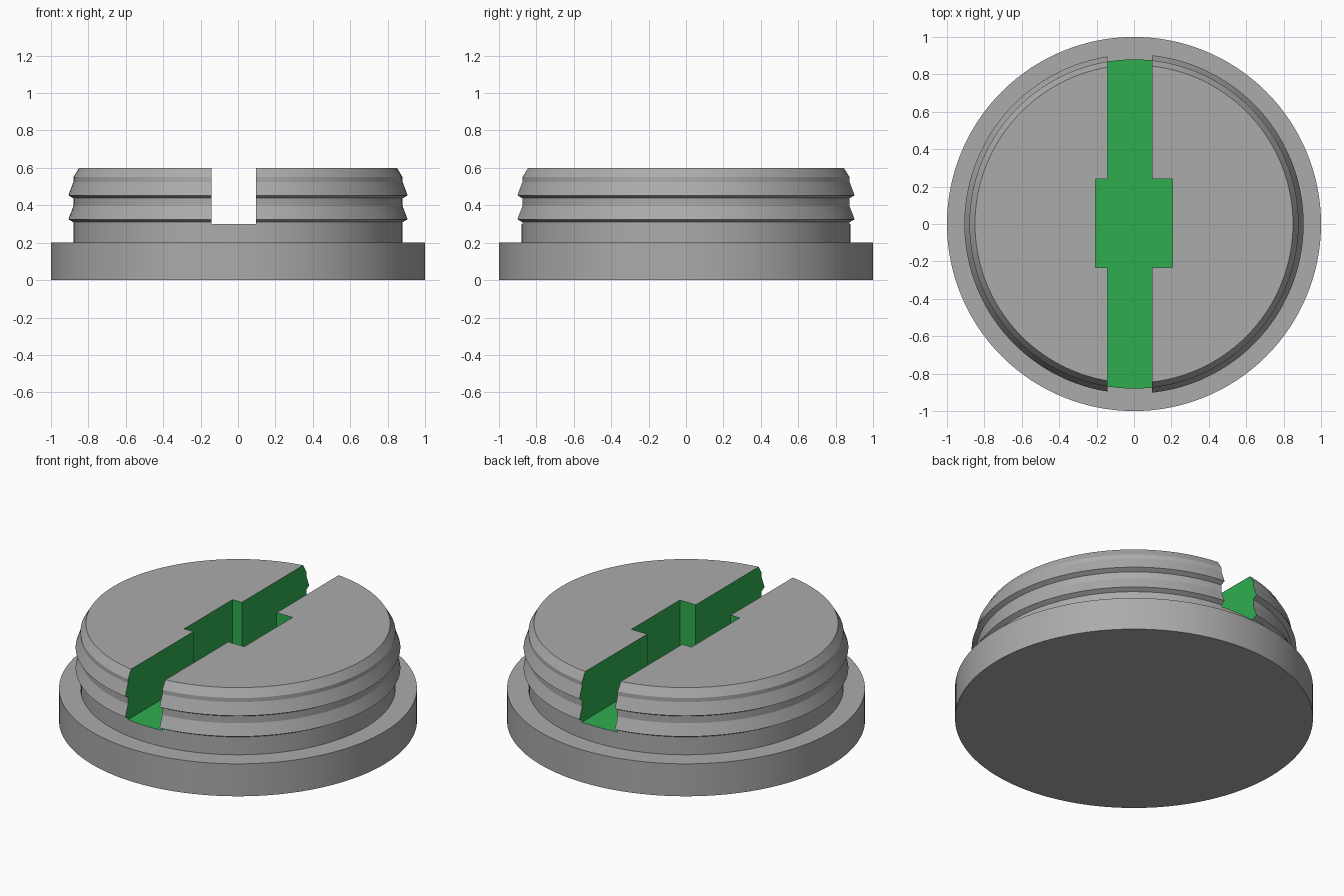
import bpy, bmesh, math

if "Cube" in bpy.data.objects:
    bpy.data.objects.remove(bpy.data.objects["Cube"])

SEGMENTS = 128


def material(name, rgb):
    m = bpy.data.materials.new(name)
    m.diffuse_color = (*rgb, 1.0)
    m.use_nodes = True
    m.node_tree.nodes["Principled BSDF"].inputs["Base Color"].default_value = m.diffuse_color
    return m


grey = material("light_grey", (0.41, 0.41, 0.41))
green = material("green", (0.028, 0.42, 0.077))


def make_object(name, bm):
    bmesh.ops.recalc_face_normals(bm, faces=bm.faces)
    mesh = bpy.data.meshes.new(name)
    bm.to_mesh(mesh)
    bm.free()
    obj = bpy.data.objects.new(name, mesh)
    bpy.context.collection.objects.link(obj)
    return obj


# Threaded plug: flange, neck, two thread ridges and a chamfered rim
profile = [(1.0, 0.0), (1.0, 0.2), (0.88, 0.2), (0.88, 0.31), (0.907, 0.325),
           (0.88, 0.395), (0.88, 0.438), (0.907, 0.453), (0.88, 0.525),
           (0.88, 0.55), (0.85, 0.6)]
bm = bmesh.new()
rings = [[bm.verts.new((r * math.cos(2 * math.pi * i / SEGMENTS),
                        r * math.sin(2 * math.pi * i / SEGMENTS), z))
          for i in range(SEGMENTS)] for r, z in profile]
for low, high in zip(rings, rings[1:]):
    for i in range(SEGMENTS):
        j = (i + 1) % SEGMENTS
        bm.faces.new((low[i], low[j], high[j], high[i]))
bm.faces.new(rings[0])
bm.faces.new(rings[-1])
plug = make_object("threaded_plug", bm)
plug.data.materials.append(grey)
plug.data.materials.append(green)

# Cutter: long slot with a wider pocket in the middle
FLOOR, X0, X1, P, Y0, Y1 = 0.3, -0.142, 0.096, 0.205, -0.232, 0.24
outline = [(X0, -1.2), (X1, -1.2), (X1, Y0), (P, Y0), (P, Y1), (X1, Y1),
           (X1, 1.2), (X0, 1.2), (X0, Y1), (-P, Y1), (-P, Y0), (X0, Y0)]
bm = bmesh.new()
face = bm.faces.new([bm.verts.new((x, y, FLOOR)) for x, y in outline])
top = bmesh.ops.extrude_face_region(bm, geom=[face])["geom"]
bmesh.ops.translate(bm, vec=(0, 0, 0.6),
                    verts=[v for v in top if isinstance(v, bmesh.types.BMVert)])
cutter = make_object("slot_cutter", bm)
cutter.hide_render = True

# Cut the slot and remove the cutter
cut = plug.modifiers.new("slot", 'BOOLEAN')
cut.operation = 'DIFFERENCE'
cut.solver = 'EXACT'
cut.object = cutter
bpy.context.view_layer.objects.active = plug
plug.select_set(True)
bpy.ops.object.modifier_apply(modifier=cut.name)
bpy.data.objects.remove(cutter)

# Slot and pocket surfaces are green
for f in plug.data.polygons:
    c, n = f.center, f.normal
    floor = n.z > 0.99 and abs(c.z - FLOOR) < 0.002
    wall = abs(n.x) > 0.999 and min(abs(c.x - x) for x in (X0, X1, P, -P)) < 0.002
    end = abs(n.y) > 0.999 and min(abs(c.y - y) for y in (Y0, Y1)) < 0.002
    f.material_index = 1 if floor or wall or end else 0

# Smooth round surfaces with crisp thread and slot edges
bpy.ops.object.select_all(action='DESELECT')
plug.select_set(True)
bpy.ops.object.shade_smooth_by_angle(angle=math.radians(15))
